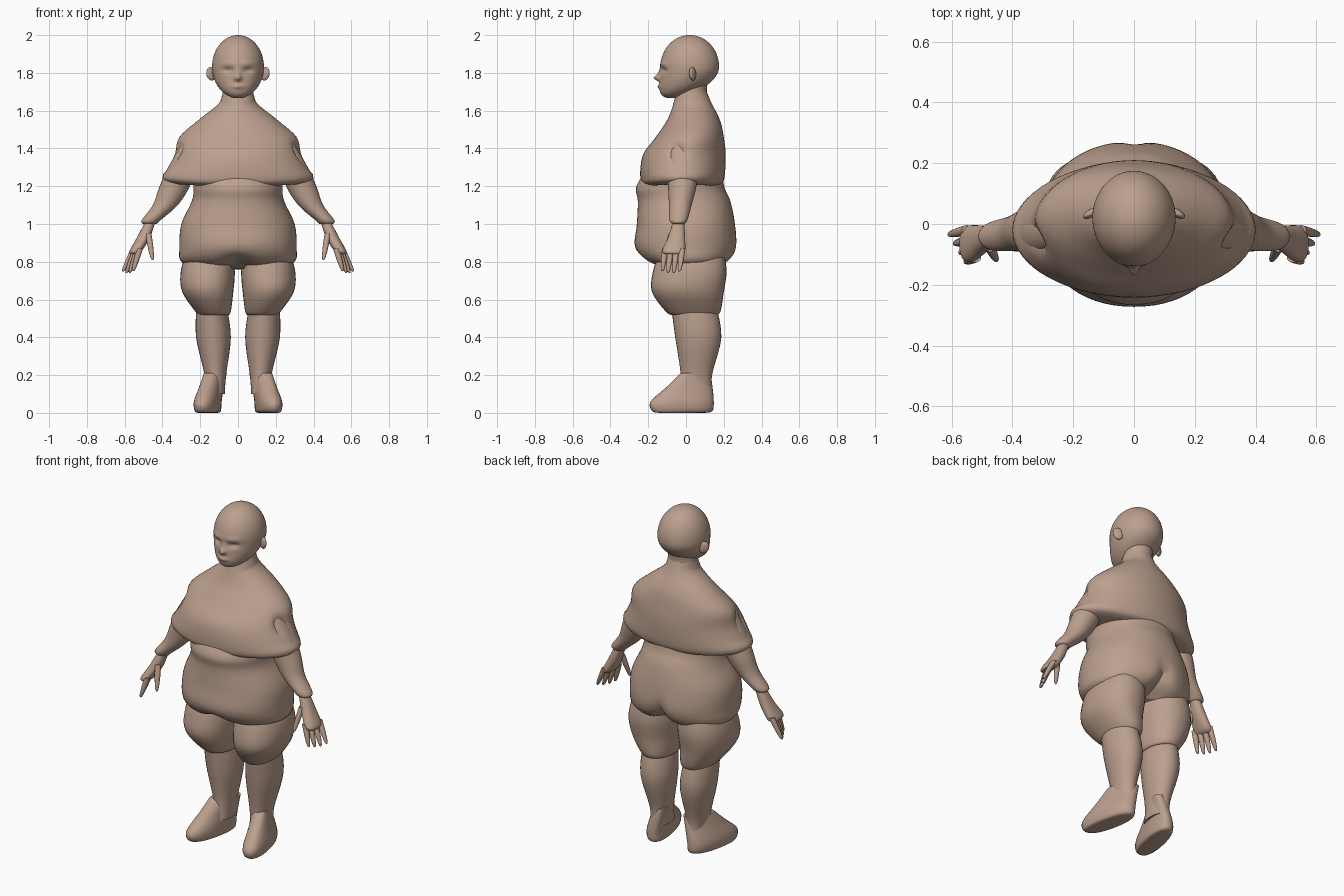
import bpy, bmesh, math
from mathutils import Vector

cube = bpy.data.objects.get("Cube")
if cube:
    bpy.data.objects.remove(cube, do_unlink=True)

TAN = (0.5, 0.35, 0.27, 1)
tan = bpy.data.materials.new("warm_tan")
tan.use_nodes = True
tan.diffuse_color = TAN
tan.node_tree.nodes["Principled BSDF"].inputs["Base Color"].default_value = TAN


def catmull_rom(before, start, end, after, t):
    """Blend between two section rows, guided by their neighbours."""
    result = []
    for a, b, c, d in zip(before, start, end, after):
        cubic = 3 * (b - c) + d - a
        square = 2 * a - 5 * b + 4 * c - d
        result.append(b + t * (c - a + t * (square + t * cubic)) / 2)
    return result


def smooth_rows(rows, steps):
    padded = [rows[0], *rows, rows[-1]]
    dense = []
    for group in zip(padded, padded[1:], padded[2:], padded[3:]):
        dense += [catmull_rom(*group, step / steps) for step in range(steps)]
    return dense + [rows[-1]]


def rounded(value, power):
    return math.copysign(abs(value) ** (2 / power), value)


def finish(name, mesh_object, angle):
    mesh_object.name = name
    mesh_object.data.name = name
    mesh_object.data.materials.append(tan)
    bpy.ops.object.select_all(action='DESELECT')
    mesh_object.select_set(True)
    bpy.context.view_layer.objects.active = mesh_object
    bpy.ops.object.shade_smooth_by_angle(angle=math.radians(angle))


def loft(name, rows, sides=32, power=2.0, splay=0.0, side=1, sculpt=None):
    """Skin level sections given as (z, centre x, centre y, half width, half depth)."""
    bm = bmesh.new()
    rings = []
    for z, x, y, wide, deep in smooth_rows(rows, 5):
        ring = []
        for k in range(sides):
            turn = math.tau * k / sides
            across = rounded(math.cos(turn), power)
            along = rounded(math.sin(turn), power)
            point = Vector((x + wide * across - splay * along, y + deep * along, z))
            if sculpt:
                sculpt(point)
            point.x *= side
            ring.append(bm.verts.new(point))
        rings.append(ring)
    for lower, upper in zip(rings, rings[1:]):
        for k in range(sides):
            n = (k + 1) % sides
            bm.faces.new((lower[k], lower[n], upper[n], upper[k]))
    bm.faces.new(rings[0])
    bm.faces.new(rings[-1])
    bmesh.ops.recalc_face_normals(bm, faces=bm.faces)
    mesh = bpy.data.meshes.new(name)
    bm.to_mesh(mesh)
    bm.free()
    part = bpy.data.objects.new(name, mesh)
    bpy.context.collection.objects.link(part)
    finish(name, part, 50)


def ball(name, centre, radii, turn=(0, 0, 0), segments=24):
    bpy.ops.mesh.primitive_uv_sphere_add(segments=segments, ring_count=segments,
                                         location=centre, rotation=turn)
    part = bpy.context.object
    part.scale = radii
    finish(name, part, 80)
    return part


def bump(first, first_width, second, second_width):
    return math.exp(-(first / first_width) ** 2 - (second / second_width) ** 2)


# Head: a ball whose lower half slides forward into the jaw, with modelled features
head = ball("head", (0, 0.02, 1.833), (1, 1, 1), segments=80)
for vert in head.data.vertices:
    p = vert.co
    jaw = max(0, -p.z)
    p.x *= 0.137
    p.y = p.y * 0.155 - 0.1 * jaw * jaw
    p.z *= 0.167
    if p.y < -0.03:
        eye_socket = bump(abs(p.x) - 0.052, 0.026, p.z + 0.02, 0.015)
        brow = bump(abs(p.x) - 0.05, 0.04, p.z - 0.015, 0.015)
        nose = bump(p.x, 0.016, p.z + 0.06, 0.016)
        bridge = bump(p.x, 0.012, p.z + 0.035, 0.025)
        lips = bump(p.x, 0.03, p.z + 0.105, 0.012)
        p.y += 0.016 * eye_socket - 0.006 * brow - 0.03 * nose - 0.01 * (bridge + lips)


# Sleeve crease at each side of the shirt, hem rising towards the sleeves
def crease(p):
    dent = bump(p.y + 0.05, 0.035, p.z - 1.38, 0.045)
    if abs(p.x) > 0.1:
        p.x -= math.copysign(0.035 * dent, p.x)
    if p.z < 1.26:
        p.z += 0.1 * p.x * p.x


# Cleft at the back of the seat, raised crotch between the legs
def cleft(p):
    if p.y > 0:
        p.y -= 0.06 * bump(p.x, 0.03, p.z - 0.8, 0.1)
    p.z += 0.035 * bump(p.x, 0.07, p.z - 0.77, 0.06)


loft("neck", [
    (1.77, 0, 0.04, 0.08, 0.08),
    (1.7, 0, 0.03, 0.08, 0.08),
    (1.63, 0, 0.03, 0.1, 0.1)])
loft("shirt", [
    (1.7, 0, 0.03, 0.08, 0.08),
    (1.64, 0, 0.035, 0.1, 0.1),
    (1.55, 0, 0.04, 0.21, 0.14),
    (1.46, 0, 0.02, 0.31, 0.18),
    (1.36, 0, -0.01, 0.34, 0.22),
    (1.23, 0, -0.02, 0.4, 0.22),
    (1.2, 0, -0.02, 0.34, 0.18)], sides=64, sculpt=crease)
loft("torso", [
    (1.26, 0, -0.02, 0.24, 0.21),
    (1.19, 0, -0.03, 0.235, 0.235),
    (1.12, 0, -0.01, 0.245, 0.245),
    (1, 0, 0, 0.3, 0.26),
    (0.88, 0, 0, 0.31, 0.27),
    (0.8, 0, 0.01, 0.3, 0.22),
    (0.76, 0, 0.02, 0.2, 0.12)], sides=64, power=2.15, sculpt=cleft)

for side, label in ((1, "left_"), (-1, "right_")):
    # Ears
    ball(label + "ear", (side * 0.142, 0.035, 1.795), (0.028, 0.014, 0.036),
         (0, side / 4, -side / 2))

    # Short puffed trouser leg, calf, and foot with toes turned outward
    loft(label + "trouser_leg", [
        (0.86, 0.15, 0.03, 0.12, 0.17),
        (0.75, 0.16, 0.02, 0.143, 0.195),
        (0.64, 0.16, 0.01, 0.135, 0.19),
        (0.53, 0.13, 0.04, 0.09, 0.14),
        (0.52, 0.13, 0.04, 0.07, 0.1)], power=2.2, side=side)
    loft(label + "calf", [
        (0.57, 0.14, 0.04, 0.08, 0.12),
        (0.4, 0.13, 0.065, 0.092, 0.122),
        (0.2, 0.12, 0.055, 0.057, 0.083),
        (0.1, 0.12, 0.05, 0.05, 0.09)], side=side)
    loft(label + "foot", [
        (0.21, 0.12, 0.05, 0.05, 0.08),
        (0.14, 0.14, 0.02, 0.055, 0.12),
        (0.06, 0.16, -0.02, 0.065, 0.167),
        (0.01, 0.16, -0.02, 0.06, 0.16),
        (0, 0.16, -0.02, 0.04, 0.12)], power=2.3, splay=0.03, side=side)

    # Arm with a flared cuff
    loft(label + "arm", [
        (1.42, 0.25, -0.02, 0.05, 0.06),
        (1.3, 0.3, -0.02, 0.07, 0.08),
        (1.2, 0.335, -0.02, 0.08, 0.075),
        (1.1, 0.385, -0.03, 0.066, 0.06),
        (1.02, 0.46, -0.04, 0.05, 0.047),
        (1, 0.465, -0.04, 0.035, 0.03)], side=side)

    # Palm, four fingers spread by a rule, and thumb
    loft(label + "palm", [
        (1.01, 0.465, -0.04, 0.028, 0.03),
        (0.93, 0.5, -0.05, 0.034, 0.045),
        (0.86, 0.54, -0.065, 0.033, 0.06),
        (0.84, 0.55, -0.065, 0.02, 0.045)], power=2.3, side=side)
    digits = [("thumb", Vector((0.475, -0.075, 0.95)), Vector((0.452, -0.12, 0.81)))]
    for i, name in enumerate(("index", "middle", "ring", "little")):
        base = Vector((0.52 + 0.01 * i, -0.11 + 0.03 * i, 0.87))
        reach = Vector((0.035 + 0.008 * i, -0.015, -0.12 - 0.01 * math.sin(i)))
        digits.append((name + "_finger", base, base + reach))
    for name, base, tip in digits:
        rows = []
        for t in (0, 0.5, 0.9, 1):
            centre = base.lerp(tip, t)
            radius = 0.017 - 0.004 * t - 0.01 * t ** 9
            rows.append((centre.z, centre.x, centre.y, radius, radius))
        loft(label + name, rows, sides=12, side=side)
